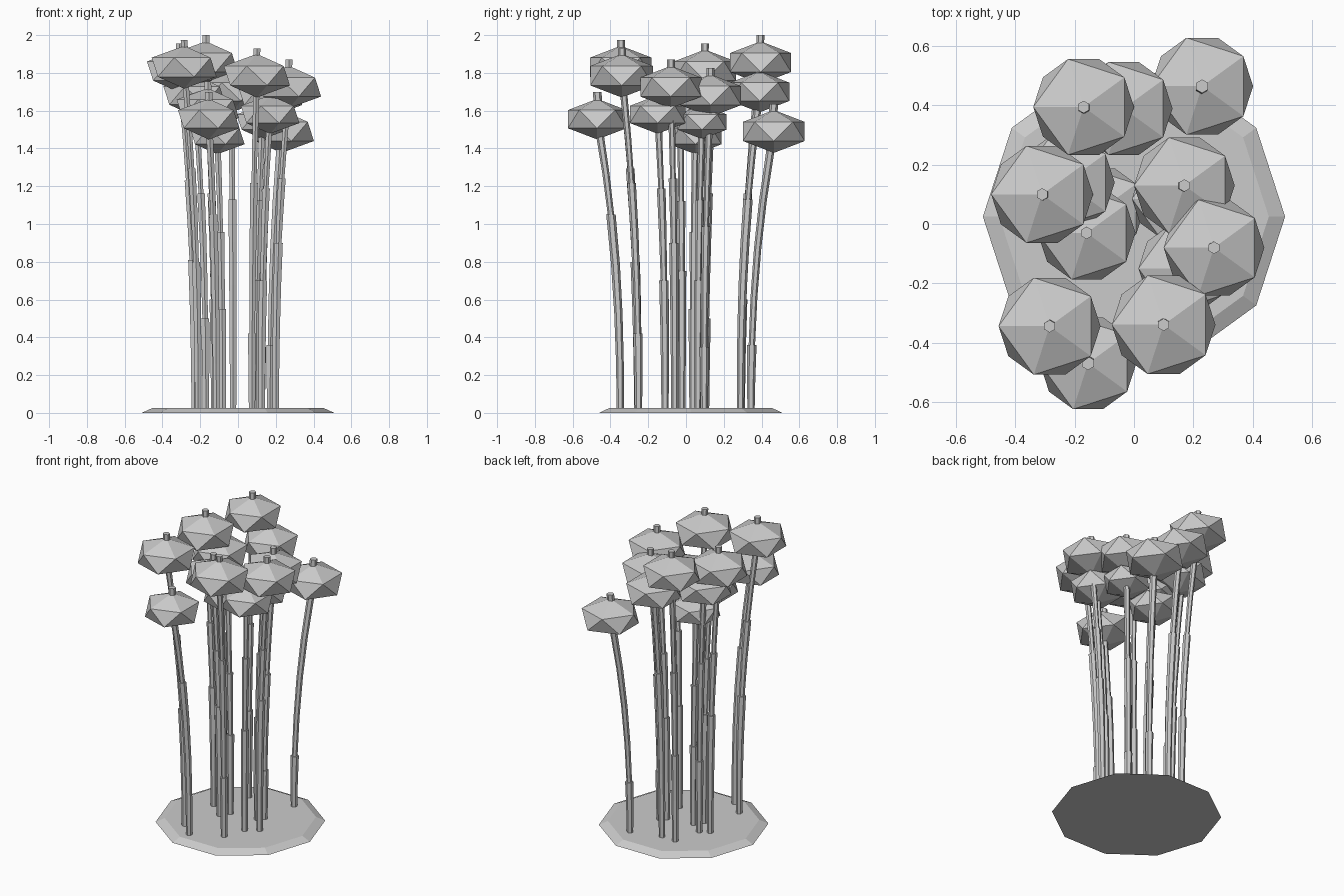
import bpy, bmesh, random
from mathutils import Matrix, Vector

random.seed(4)
cube = bpy.data.objects.get("Cube")
if cube:
    bpy.data.objects.remove(cube)

# One plain grey for everything
grey = bpy.data.materials.new("plain grey")
grey.use_nodes = True
colour = (0.6, 0.6, 0.6, 1)
grey.diffuse_color = colour
grey.node_tree.nodes["Principled BSDF"].inputs["Base Color"].default_value = colour


def add_object(name, bm):
    mesh = bpy.data.meshes.new(name)
    bmesh.ops.recalc_face_normals(bm, faces=bm.faces)
    bm.to_mesh(mesh)
    bm.free()
    mesh.materials.append(grey)
    obj = bpy.data.objects.new(name, mesh)
    bpy.context.scene.collection.objects.link(obj)
    return obj


def lean(crown, top, z):
    """Point on the stalk at height z: upright at the root, leaning out above."""
    t = min(z / top, 1)
    k = 0.74 + 0.26 * t ** 2.3
    return Vector((crown.x * k, crown.y * k, z))


def hexagon(bm, centre, radius):
    turn = Matrix.Rotation(0.5235988, 4, 'Z')
    made = bmesh.ops.create_circle(bm, segments=6, radius=radius,
                                   matrix=Matrix.Translation(centre) @ turn @ turn.inverted())
    return made["verts"]


def add_tube(bm, centres, radii):
    rings = [hexagon(bm, c, r) for c, r in zip(centres, radii)]
    for low, high in zip(rings, rings[1:]):
        for i in range(len(low)):
            j = (i + 1) % len(low)
            bm.faces.new((low[i], low[j], high[j], high[i]))
    bm.faces.new(rings[0][::-1])
    bm.faces.new(rings[-1])


def add_stalk(name, crown, joints):
    """Curved stalk of sections that each widen a little towards the joint."""
    bm = bmesh.new()
    tip = crown.z + 0.145
    ends = [0] + joints + [tip]
    for n, (low, high) in enumerate(zip(ends, ends[1:])):
        steps = max(2, round((high - low) / 0.25))
        heights = [low + (high - low) * i / steps for i in range(steps + 1)]
        thin = 0.019 - 0.002 * n
        wide = thin + 0.006
        add_tube(bm, [lean(crown, crown.z, z) for z in heights],
                 [thin + (wide - thin) * i / steps for i in range(steps + 1)])
    add_object(name, bm)


def add_crown(name, centre, radius):
    """Squashed twenty-sided crown."""
    bm = bmesh.new()
    shape = Matrix.Rotation(3.14159, 4, 'Z') @ Matrix.Diagonal((radius, radius, radius * 0.59, 1))
    bmesh.ops.create_icosphere(bm, subdivisions=1, radius=1.118,
                               matrix=Matrix.Translation(centre) @ shape)
    add_object(name, bm)


# Ground plate with a sloped rim
bm = bmesh.new()
bmesh.ops.create_cone(bm, cap_ends=True, segments=10, radius1=0.51, radius2=0.455, depth=0.025,
                      matrix=Matrix.Translation((0, 0.025, 0.0125)) @ Matrix.Rotation(1.5708, 4, 'Z'))
add_object("ground_plate", bm)

# Each tree: crown centre x, y, z, crown radius, height of the first joint
trees = [
    (0.23, 0.465, 1.49, 0.172, 0.36),
    (-0.17, 0.395, 1.855, 0.17, 0.6),
    (-0.035, 0.39, 1.7, 0.165, 1.13),
    (-0.31, 0.1, 1.81, 0.172, 0.81),
    (0.17, 0.13, 1.68, 0.17, 0.35),
    (-0.16, -0.03, 1.61, 0.165, 0.75),
    (0.27, -0.08, 1.725, 0.17, 0.9),
    (-0.285, -0.345, 1.83, 0.172, 0.8),
    (0.1, -0.34, 1.785, 0.175, 0.42),
    (-0.155, -0.47, 1.555, 0.163, 1.05),
    (-0.23, 0.14, 1.68, 0.165, 0.5),
    (0.17, -0.15, 1.58, 0.155, 0.7),
    (-0.11, 0.05, 1.465, 0.145, 0.55),
    (0.13, 0.085, 1.54, 0.137, 0.7),
]
for n, (x, y, z, radius, joint) in enumerate(trees):
    crown = Vector((x, y, z))
    joints = [joint]
    if n and z - joint > 0.7:
        joints.append(joint + (z - joint) * random.uniform(0.4, 0.6))
    add_stalk(f"stalk_{n}", crown, joints)
    add_crown(f"crown_{n}", crown, radius)
